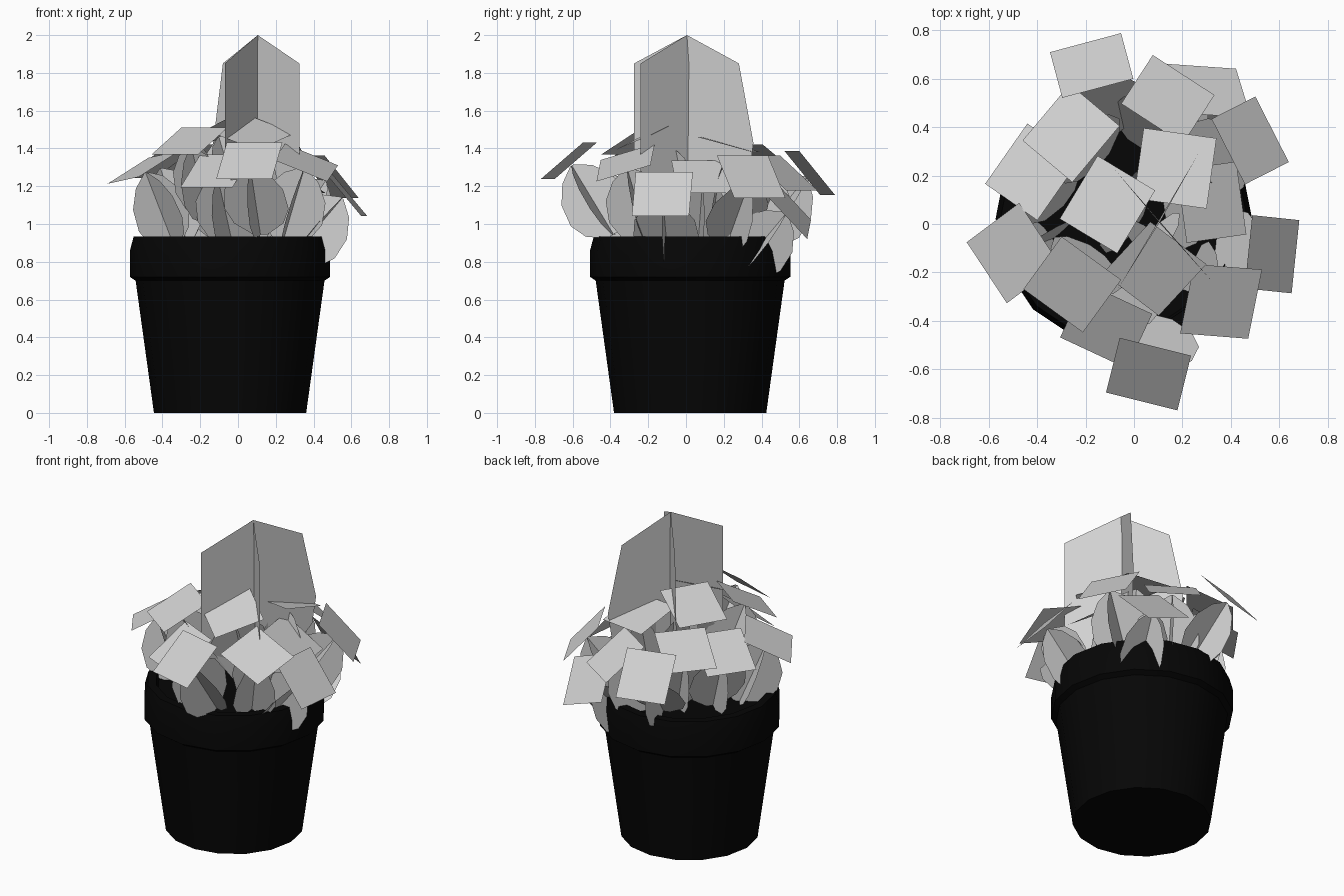
import bpy, bmesh
from math import radians, sin, cos, pi
from mathutils import Matrix, Vector

old = bpy.data.objects.get("Cube")
if old:
    bpy.data.objects.remove(old, do_unlink=True)


def material(name, value):
    mat = bpy.data.materials.new(name)
    mat.use_nodes = True
    colour = (value, value, value, 1)
    mat.diffuse_color = colour
    mat.node_tree.nodes["Principled BSDF"].inputs["Base Color"].default_value = colour
    return mat


def finish(name, bm, mat, matrix=None):
    mesh = bpy.data.meshes.new(name)
    bm.to_mesh(mesh)
    bm.free()
    mesh.materials.append(mat)
    obj = bpy.data.objects.new(name, mesh)
    if matrix:
        obj.matrix_world = matrix
    bpy.context.collection.objects.link(obj)
    return obj


def panel(bm, points):
    bm.faces.new([bm.verts.new(p) for p in points])


def turned(axis, degrees):
    return Matrix.Rotation(radians(degrees), 4, axis)


black = material("black clay", 0.0018)
grey = material("pale grey", 0.64)

# Pot: one turned profile, from the base centre over the rim to the soil
PROFILE = [(0, 0), (0.403, 0), (0.5, 0.7), (0.53, 0.72), (0.53, 0.86),
           (0.51, 0.935), (0.46, 0.935), (0.45, 0.88), (0, 0.88)]
SIDES = 16
bm = bmesh.new()
rings = []
for r, z in PROFILE:
    if r == 0:
        rings.append([bm.verts.new((0, 0, z))] * SIDES)
    else:
        rings.append([bm.verts.new((r * cos(2 * pi * i / SIDES), r * sin(2 * pi * i / SIDES), z))
                      for i in range(SIDES)])
for low, high in zip(rings, rings[1:]):
    for i in range(SIDES):
        j = (i + 1) % SIDES
        corners = list(dict.fromkeys([low[i], low[j], high[j], high[i]]))
        bm.faces.new(corners)
bmesh.ops.recalc_face_normals(bm, faces=bm.faces[:])
pot = finish("flower_pot", bm, black, Matrix.Translation((-0.042, 0.022, 0)))
bpy.context.view_layer.objects.active = pot
pot.select_set(True)
bpy.ops.object.shade_smooth_by_angle(angle=radians(30))
pot.select_set(False)

# Tall centre bloom: two crossed upright cards with a pointed top,
# each flaring a little on its rear half
AXIS = Vector((0.105, 0.005, 0))
for name, front, rear in (("bloom_card_a", (-0.175, -0.28), (0.155, 0.275)),
                          ("bloom_card_b", (0.22, -0.245), (-0.185, 0.22))):
    def at(side, scale, z):
        return AXIS + Vector((side[0] * scale, side[1] * scale, z))
    bm = bmesh.new()
    panel(bm, [at(front, 0, 2), at(front, 1, 1.85), at(front, 1, 1.28), at(front, 0.2, 0.92),
               at(rear, 0.2, 0.92), at(rear, 1.2, 1.26), at(rear, 1.28, 1.43), at(rear, 1, 1.85)])
    finish(name, bm, grey)

# Small flowers: x, y, z of the square head, heading, outward tilt and spin in degrees
FLOWERS = [
    (-0.175, 0.655, 1.27, 105, 50, 0), (0.14, 0.515, 1.27, 57, 38, 0),
    (0.31, 0.55, 1.08, 70, 52, 25), (0.48, 0.345, 1.25, 27, 48, 0),
    (-0.26, 0.375, 1.35, 140, 28, 0), (-0.42, 0.215, 1.32, 145, 30, 0),
    (0.17, 0.23, 1.42, 82, 15, 0), (-0.11, 0.08, 1.49, 149, 24, 0),
    (-0.5, -0.12, 1.3, 200, 28, 15), (-0.255, -0.25, 1.44, 234, 28, 0),
    (0.085, -0.185, 1.48, 275, 25, 45), (-0.115, -0.42, 1.28, 245, 35, 0),
    (0.06, -0.62, 1.335, 256, 40, 0), (0.36, -0.32, 1.325, -45, 28, 37),
    (0.57, -0.125, 1.16, -6, 50, 0), (0.32, 0.09, 1.25, 8, 35, 0),
]
# Half outline of a leaf panel hanging below the head: half width, depth
LEAF = [(0.01, -0.03), (0.095, -0.085), (0.16, -0.18), (0.175, -0.3), (0.135, -0.39), (0.04, -0.46)]
HALF = 0.152

for n, (x, y, z, heading, tilt, spin) in enumerate(FLOWERS, 1):
    stand = Matrix.Translation((x, y, z)) @ turned("Z", heading)
    bm = bmesh.new()
    panel(bm, [(a * HALF, b * HALF, 0) for a, b in ((-1, -1), (1, -1), (1, 1), (-1, 1))])
    finish(f"flower_head_{n}", bm, grey, stand @ turned("Y", tilt) @ turned("Z", spin))
    # Crossed leaf panels, standing a little more upright than the head
    bm = bmesh.new()
    outline = LEAF + [(-w, d) for w, d in reversed(LEAF)]
    panel(bm, [(w, 0, d) for w, d in outline])
    panel(bm, [(0, w, d) for w, d in outline])
    finish(f"flower_leaves_{n}", bm, grey, stand @ turned("Y", tilt * 0.8) @ turned("Z", spin))
